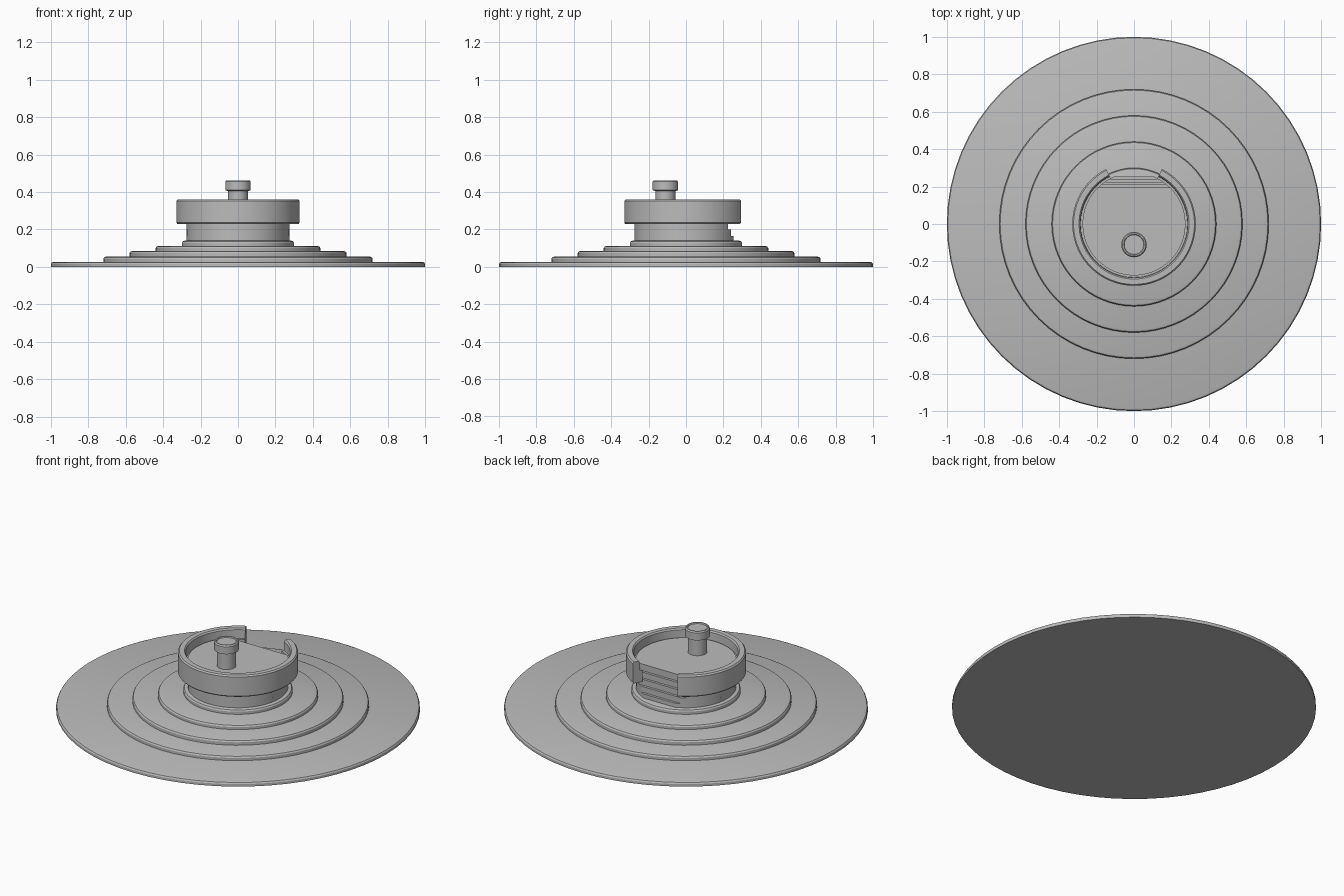
import bpy, bmesh, math

if "Cube" in bpy.data.objects:
    bpy.data.objects.remove(bpy.data.objects["Cube"])

grey = bpy.data.materials.new("plain grey")
grey.diffuse_color = (0.5, 0.5, 0.5, 1)
grey.use_nodes = True
grey.node_tree.nodes["Principled BSDF"].inputs["Base Color"].default_value = grey.diffuse_color


def finish(name, bm):
    bmesh.ops.recalc_face_normals(bm, faces=bm.faces[:])
    me = bpy.data.meshes.new(name)
    bm.to_mesh(me)
    bm.free()
    me.materials.append(grey)
    ob = bpy.data.objects.new(name, me)
    bpy.context.collection.objects.link(ob)
    bpy.ops.object.select_all(action='DESELECT')
    ob.select_set(True)
    bpy.context.view_layer.objects.active = ob
    bpy.ops.object.shade_smooth_by_angle(angle=math.radians(30))
    return ob


def lathe(name, profile, n=64, centre=(0, 0), start=0.0, sweep=2 * math.pi, caps=False):
    """Turn a closed (r, z) profile; open sweeps get end caps."""
    bm = bmesh.new()
    full = sweep > 6.28
    rings = []
    for i in range(n if full else n + 1):
        a = start + sweep * i / n
        rings.append([bm.verts.new((centre[0] + r * math.cos(a), centre[1] + r * math.sin(a), z))
                      for r, z in profile])
    m = len(profile)
    loops = m if not full else m - 1
    for i in range(n):
        p, q = rings[i], rings[(i + 1) % len(rings)]
        for j in range(loops):
            k = (j + 1) % m
            bm.faces.new((p[j], q[j], q[k], p[k]))
    if full:
        bm.faces.new([r[0] for r in rings])
        bm.faces.new([r[-1] for r in rings])
    else:
        bm.faces.new(rings[0])
        bm.faces.new(rings[-1])
    return finish(name, bm)


# Stepped round base, each tier with a softened upper edge
for i, (r, z0, z1) in enumerate([(1.0, 0, 0.027), (0.72, 0.02, 0.055), (0.58, 0.05, 0.085),
                                 (0.44, 0.08, 0.112), (0.30, 0.105, 0.14)]):
    lathe(f"base_tier_{i + 1}", [(r, z0), (r, z1 - 0.012), (r - 0.005, z1 - 0.004), (r - 0.016, z1)], 64)

# Column built from slabs whose flat backs form the stairs
R = 0.275
slabs = [(0.13, 0.165, 0.255), (0.165, 0.20, 0.24), (0.20, 0.235, 0.225),
         (0.235, 0.27, 0.21), (0.27, 0.31, 0.195)]
for i, (z0, z1, back) in enumerate(slabs):
    bm = bmesh.new()
    a0 = math.asin(back / R)
    n = 56
    arc = [math.pi - a0 + (math.pi + 2 * a0) * j / n for j in range(n + 1)]
    lo = [bm.verts.new((R * math.cos(a), R * math.sin(a), z0)) for a in arc]
    hi = [bm.verts.new((R * math.cos(a), R * math.sin(a), z1)) for a in arc]
    for j in range(n + 1):
        k = (j + 1) % (n + 1)
        bm.faces.new((lo[j], lo[k], hi[k], hi[j]))
    bm.faces.new(lo)
    bm.faces.new(hi)
    finish(f"column_stair_{i + 1}", bm)

# Parapet wall, open at the back
gap = math.radians(27)
lathe("parapet", [(0.272, 0.23), (0.325, 0.23), (0.33, 0.236), (0.33, 0.352), (0.323, 0.36),
                  (0.294, 0.36), (0.287, 0.352), (0.285, 0.30), (0.272, 0.30)],
      56, start=math.pi / 2 + gap, sweep=2 * math.pi - 2 * gap)

# Lectern post with a wider cap
lathe("post", [(0.053, 0.30), (0.053, 0.42)], 32, (0, -0.11))
lathe("post_cap", [(0.055, 0.405), (0.068, 0.41), (0.068, 0.455), (0.062, 0.462), (0.055, 0.462),
                   (0.052, 0.456)], 32, (0, -0.11))
